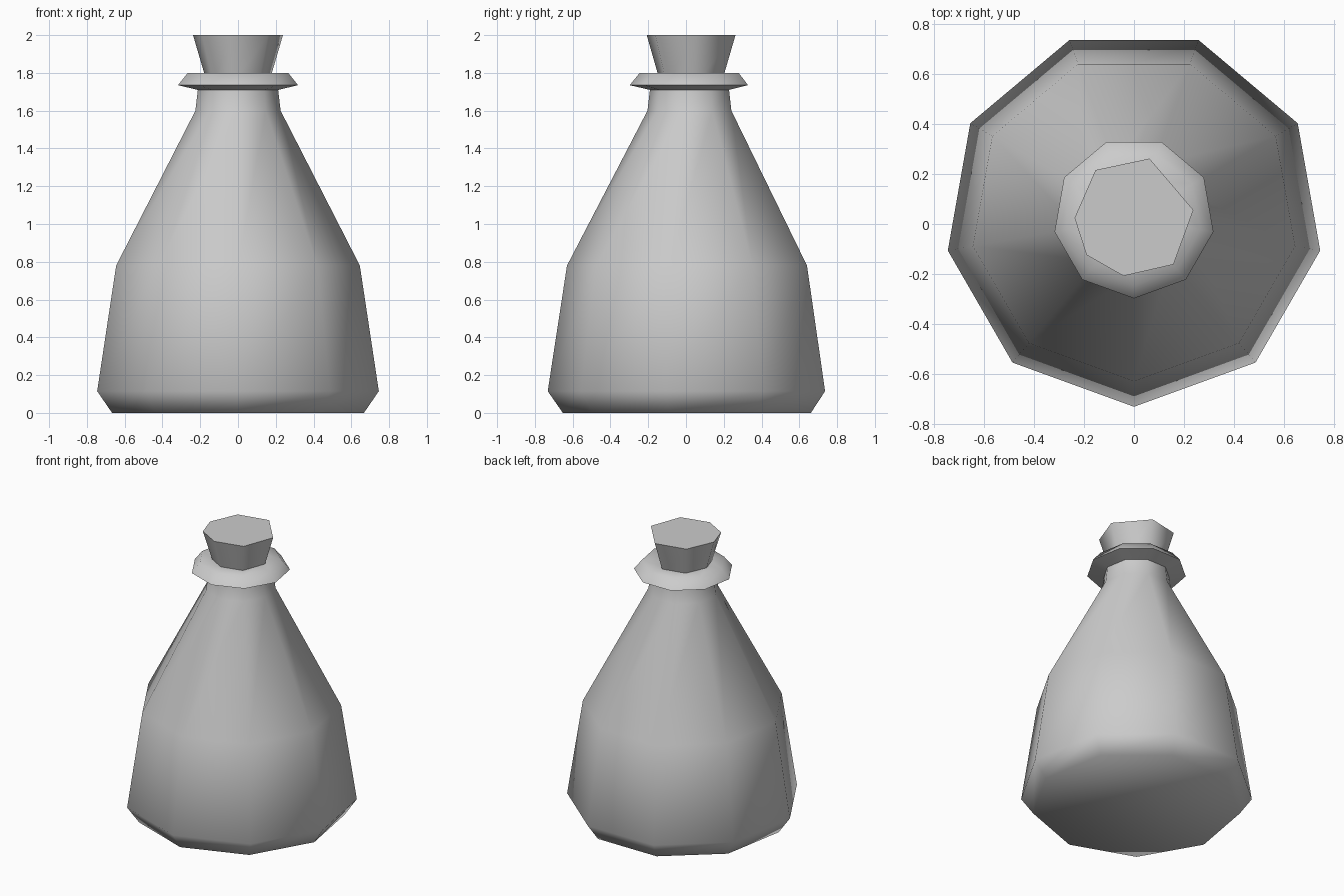
import bpy, bmesh, math

if "Cube" in bpy.data.objects:
    bpy.data.objects.remove(bpy.data.objects["Cube"])

CY = 0.025  # axis offset so the nine-sided bottle is centred on y = 0


def loft(name, rings):
    """Skin a stack of equal-count rings, cap both ends, smooth by angle."""
    bm = bmesh.new()
    loops = [[bm.verts.new(p) for p in ring] for ring in rings]
    n = len(loops[0])
    for a, b in zip(loops, loops[1:]):
        for i in range(n):
            j = (i + 1) % n
            bm.faces.new((a[i], a[j], b[j], b[i]))
    bm.faces.new(loops[0][::-1])
    bm.faces.new(loops[-1])
    bmesh.ops.recalc_face_normals(bm, faces=bm.faces)
    mesh = bpy.data.meshes.new(name)
    bm.to_mesh(mesh)
    bm.free()
    obj = bpy.data.objects.new(name, mesh)
    bpy.context.collection.objects.link(obj)
    bpy.ops.object.select_all(action='DESELECT')
    obj.select_set(True)
    bpy.context.view_layer.objects.active = obj
    bpy.ops.object.shade_smooth_by_angle(angle=math.radians(72))
    return obj


def ring9(r, z):
    """Nine-sided ring with one corner facing the front."""
    angles = [math.radians(-90 + 40 * k) for k in range(9)]
    return [(r * math.cos(a), CY + r * math.sin(a), z) for a in angles]


# Bottle: base chamfer, belly, shoulder, neck and flared lip
profile = [(0.677, 0), (0.757, 0.115), (0.655, 0.78), (0.229, 1.6),
           (0.216, 1.71), (0.323, 1.735), (0.27, 1.80), (0.16, 1.80)]
loft("bottle", [ring9(r, z) for r, z in profile])

# Stopper: slightly irregular seven-sided cork, tapering into the neck
outline = [(0.238, 0.056), (0.062, 0.262), (-0.154, 0.216), (-0.238, 0.024),
           (-0.19, -0.124), (-0.042, -0.208), (0.158, -0.162)]
loft("cork", [[(x * s, CY + (y - CY) * s, z) for x, y in outline]
              for s, z in ((0.68, 1.74), (1.0, 2.0))])
